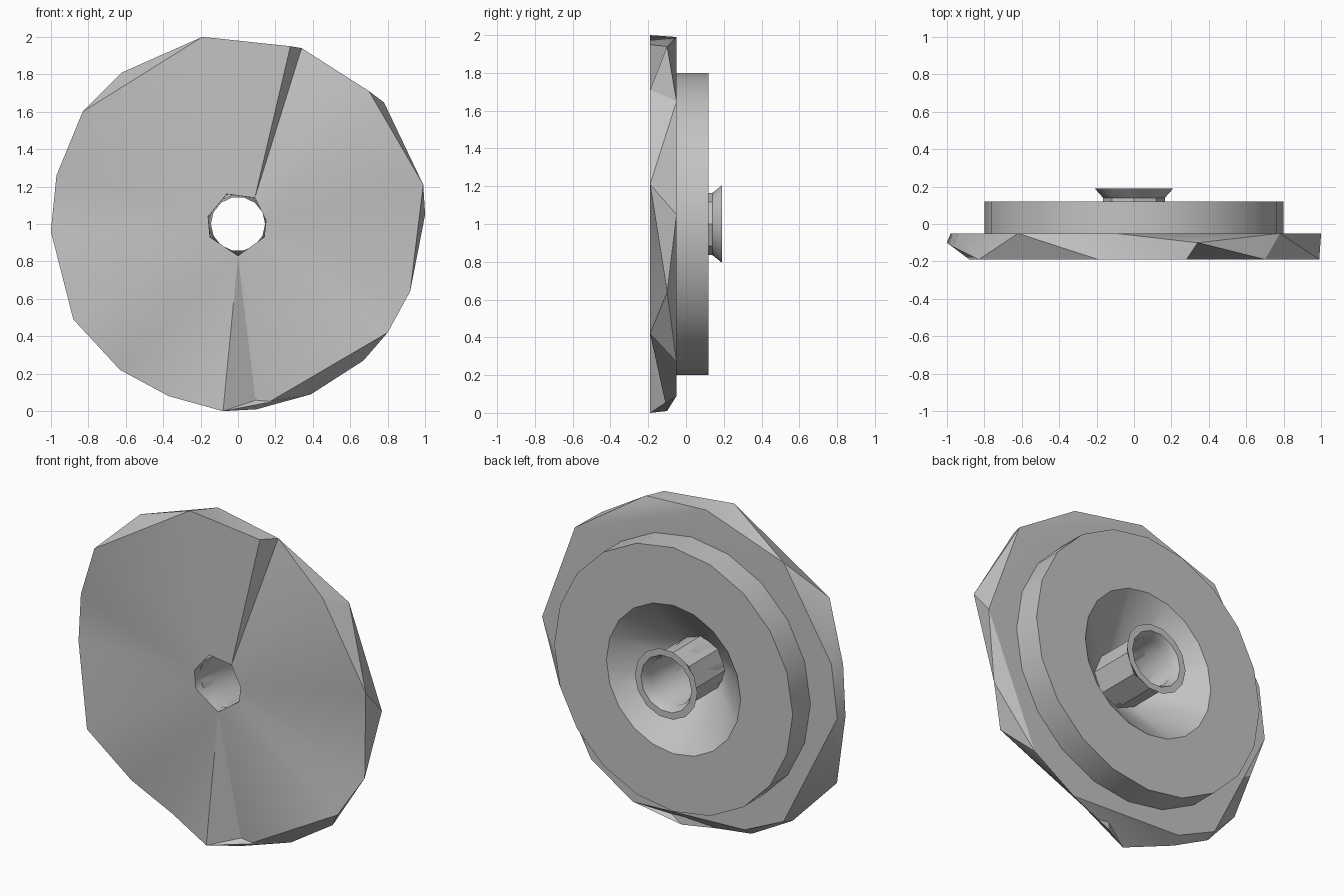
import bpy, bmesh, math

cube = bpy.data.objects.get("Cube")
if cube:
    bpy.data.objects.remove(cube)

steel = bpy.data.materials.new("plain_grey")
steel.use_nodes = True
grey = (0.55, 0.55, 0.55, 1)
steel.diffuse_color = grey
steel.node_tree.nodes["Principled BSDF"].inputs["Base Color"].default_value = grey

CENTRE_Z = 1.0


def angle(p):
    return math.atan2(p[2] - CENTRE_Z, p[0]) % math.tau


def loop(points):
    return sorted(points, key=angle)


def ring(radius, y, sides):
    return [(radius * math.cos(math.tau * k / sides), y,
             CENTRE_Z + radius * math.sin(math.tau * k / sides)) for k in range(sides)]


def skin(name, loops):
    """Join consecutive loops around the axle with triangles."""
    bm = bmesh.new()
    verts = [[bm.verts.new(p) for p in pts] for pts in loops]
    for a, b in zip(verts, verts[1:]):
        n, m = len(a), len(b)
        ang_a = [angle(v.co) for v in a] + [angle(a[0].co) + math.tau]
        ang_b = [angle(v.co) for v in b] + [angle(b[0].co) + math.tau]
        i = j = 0
        while i < n or j < m:
            step_a = j == m or (i < n and ang_a[i] + ang_a[i + 1] < ang_b[j] + ang_b[j + 1])
            if step_a:
                bm.faces.new((a[(i + 1) % n], a[i], b[j % m]))
                i += 1
            else:
                bm.faces.new((b[j], b[(j + 1) % m], a[i % n]))
                j += 1
    mesh = bpy.data.meshes.new(name)
    bm.to_mesh(mesh)
    bm.free()
    mesh.materials.append(steel)
    obj = bpy.data.objects.new(name, mesh)
    bpy.context.collection.objects.link(obj)
    bpy.ops.object.select_all(action='DESELECT')
    obj.select_set(True)
    bpy.context.view_layer.objects.active = obj
    bpy.ops.object.shade_smooth_by_angle(angle=math.radians(30))
    return obj


# Irregular outlines: axle hole, front rim, back rim
F, M, B = -0.19, -0.10, -0.05
hole = loop([(x, F, z) for x, z in (
    (-0.06, 1.16), (0.09, 1.14), (0.15, 1.02), (0.14, 0.93),
    (0, 0.83), (-0.15, 0.93), (-0.16, 1.04))])
front_rim = loop([
    (-0.19, F, 2), (0.28, F, 1.95), (0.34, M, 1.94), (0.7, F, 1.71),
    (0.99, F, 1.21), (0.92, M, 0.64), (0.8, F, 0.42), (0.1, M, 0.01),
    (-0.08, F, 0), (-0.37, M, 0.08), (-0.63, -0.12, 0.22), (-0.88, F, 0.49),
    (-1, M, 0.96), (-0.97, -0.12, 1.26), (-0.83, F, 1.6)])
back_rim = loop([(x, B, z) for x, z in (
    (-0.1, 1.99), (0.78, 1.65), (1, 1.05), (0.67, 0.27), (0.39, 0.09),
    (-0.36, 0.12), (-0.62, 0.24), (-0.98, 0.96), (-0.94, 1.28), (-0.62, 1.81))])

# Shared rings
tread_front = ring(0.8, B, 20)
tube_base = ring(0.165, -0.14, 8)

# Flange disc with its axle hole
skin("flange", [hole, front_rim, back_rim, tread_front])

# Rolling drum, flat back and conical recess
skin("drum", [tread_front, ring(0.8, 0.12, 20), ring(0.45, 0.12, 20), tube_base])

# Axle tube with flared lip and open bore
skin("axle_tube", [tube_base, ring(0.165, 0.14, 8), ring(0.21, 0.19, 14),
                   ring(0.17, 0.19, 14), ring(0.145, 0.14, 14), hole])
